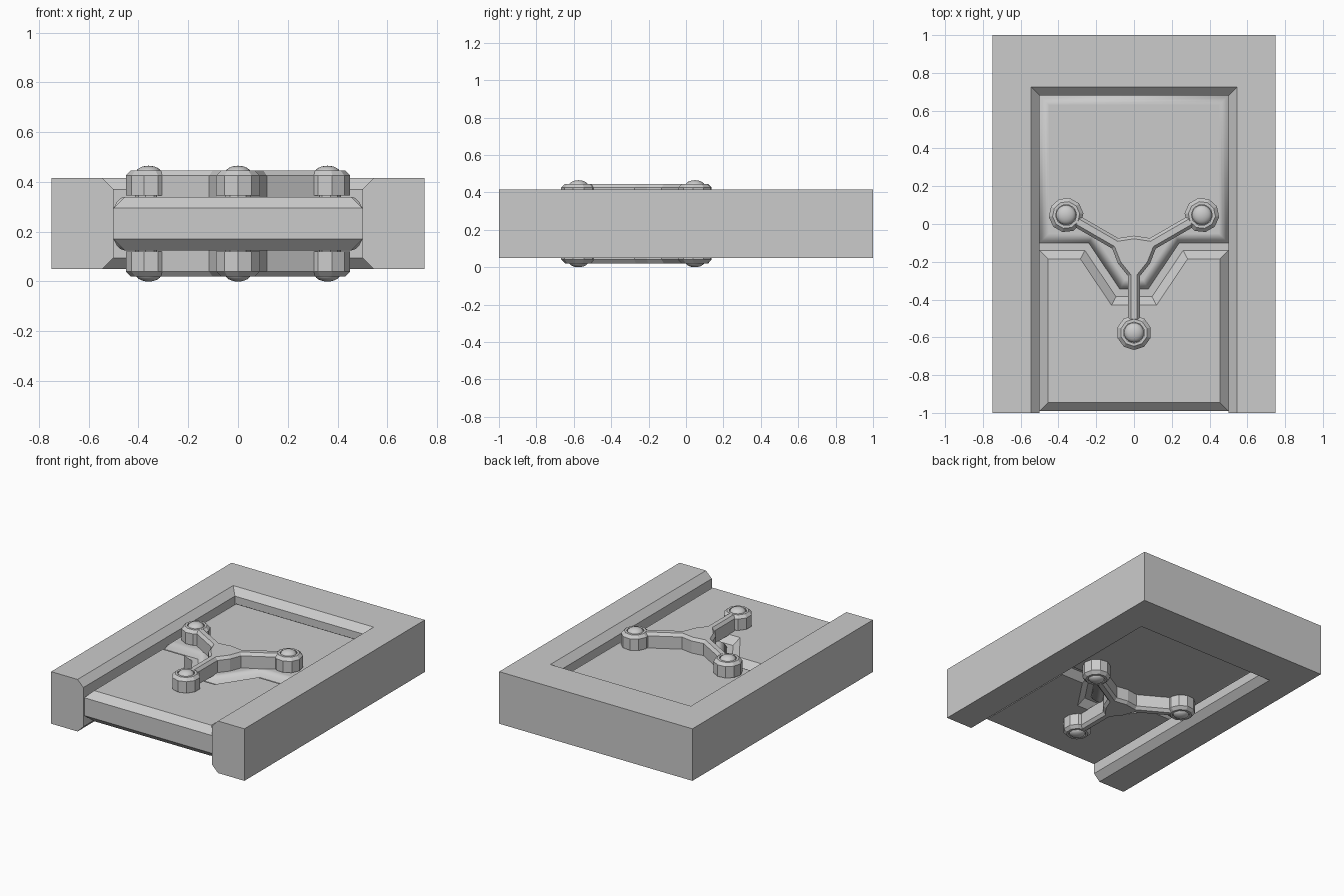
import bpy, bmesh, math
from mathutils import Vector, Matrix

if "Cube" in bpy.data.objects:
    bpy.data.objects.remove(bpy.data.objects["Cube"], do_unlink=True)

MID = 0.2325          # height of the horizontal symmetry plane
HUB = Vector((0, -0.16))

grey = bpy.data.materials.new("plain_grey")
grey.use_nodes = True
grey.diffuse_color = (0.6, 0.6, 0.6, 1)
grey.node_tree.nodes["Principled BSDF"].inputs["Base Color"].default_value = (0.6, 0.6, 0.6, 1)


def offset(poly, d):
    """Move every edge of a counter-clockwise outline inward by d."""
    pts = [Vector(p) for p in poly]
    out = []
    for i, p in enumerate(pts):
        a = (p - pts[i - 1]).normalized()
        b = (pts[(i + 1) % len(pts)] - p).normalized()
        na, nb = Vector((-a.y, a.x)), Vector((-b.y, b.x))
        out.append(p + (na + nb) * d / (1 + na.dot(nb)))
    return out


def loft(bm, layers, bottom=True):
    """Join stacked (outline, height) layers; heights are absolute."""
    rings = [[bm.verts.new((p[0], p[1], z - MID)) for p in poly] for poly, z in layers]
    for lo, hi in zip(rings, rings[1:]):
        for i in range(len(lo)):
            j = (i + 1) % len(lo)
            bm.faces.new((lo[i], lo[j], hi[j], hi[i]))
    bm.faces.new(rings[-1])
    if bottom:
        bm.faces.new(rings[0][::-1])


def finish(name, bm, mirrored=True, smooth=False):
    bm.normal_update()
    me = bpy.data.meshes.new(name)
    bm.to_mesh(me)
    bm.free()
    me.materials.append(grey)
    for f in me.polygons:
        f.use_smooth = smooth
    ob = bpy.data.objects.new(name, me)
    ob.location.z = MID
    bpy.context.collection.objects.link(ob)
    if mirrored:
        m = ob.modifiers.new("both_sides", "MIRROR")
        m.use_axis = (False, False, True)
        m.use_mirror_merge = False


def circle(c, r, n, start):
    return [(c[0] + r * math.cos(start + i * math.tau / n),
             c[1] + r * math.sin(start + i * math.tau / n)) for i in range(n)]


# Frame: U shape, open to the front, chamfered inner edges
def u_shape(c):
    w, b = 0.5 + c, 0.68 + c
    return [(-.75, -1), (-w, -1), (-w, b), (w, b), (w, -1), (.75, -1), (.75, 1), (-.75, 1)]

bm = bmesh.new()
loft(bm, [(u_shape(c), z) for c, z in ((.045, .05), (0, .095), (0, .37), (.045, .415))])
finish("frame", bm, mirrored=False)

# Core slab between the two faces
slab = [(-.5, -.99), (.5, -.99), (.5, .68), (-.5, .68)]
bm = bmesh.new()
loft(bm, [(slab, .17), (slab, .295)])
finish("core_slab", bm, mirrored=False)

# Front plate with a notch in its rear edge
front = [(-.5, -.99), (.5, -.99), (.5, -.14), (.26, -.14), (.095, -.385),
         (-.095, -.385), (-.26, -.14), (-.5, -.14)]
bm = bmesh.new()
loft(bm, [(front, .295), (offset(front, .045), .34)], bottom=False)
finish("front_plate", bm)

# Rear plate with a matching tongue and soft rounded edges
rear = [(-.5, .68), (-.5, -.1), (-.24, -.1), (-.075, -.345),
        (.075, -.345), (.24, -.1), (.5, -.1), (.5, .68)]
bm = bmesh.new()
loft(bm, [(offset(rear, d), z) for d, z in
          ((0, .295), (.013, .32), (.028, .335), (.043, .34), (.05, .34))], bottom=False)
finish("rear_plate", bm, smooth=True)

# Three-armed handle: one third of the outline repeated around the hub
arms = [math.radians(a) for a in (-90, 30, 150)]
outline = []
for a in arms:
    turn = Matrix.Rotation(a, 2)
    for p in ((.115, -.032), (.36, -.032), (.36, .032), (.115, .032)):
        outline.append(HUB + turn @ Vector(p))
    outline.append(HUB + Matrix.Rotation(a + math.pi / 3, 2) @ Vector((.098, 0)))
bm = bmesh.new()
loft(bm, [(outline, .335), (outline, .425), (offset(outline, .016), .445)])
finish("handle_arms", bm)

# Knob, foot and dome at the end of each arm
knobs, feet, domes = bmesh.new(), bmesh.new(), bmesh.new()
for a in arms:
    c = HUB + Vector((math.cos(a), math.sin(a))) * .415
    loft(knobs, [(circle(c, r, 10, a), z) for r, z in
                 ((.092, .345), (.092, .425), (.072, .445), (.056, .445), (.056, .435))])
    loft(feet, [(circle(c, .055, 10, a), z) for z in (.32, .35)])
    bmesh.ops.create_uvsphere(
        domes, u_segments=20, v_segments=12, radius=.052,
        matrix=Matrix.Translation((c.x, c.y, .435 - MID)) @ Matrix.Diagonal((1, 1, .58, 1)))
finish("handle_knobs", knobs)
finish("knob_feet", feet)
finish("knob_domes", domes, smooth=True)
